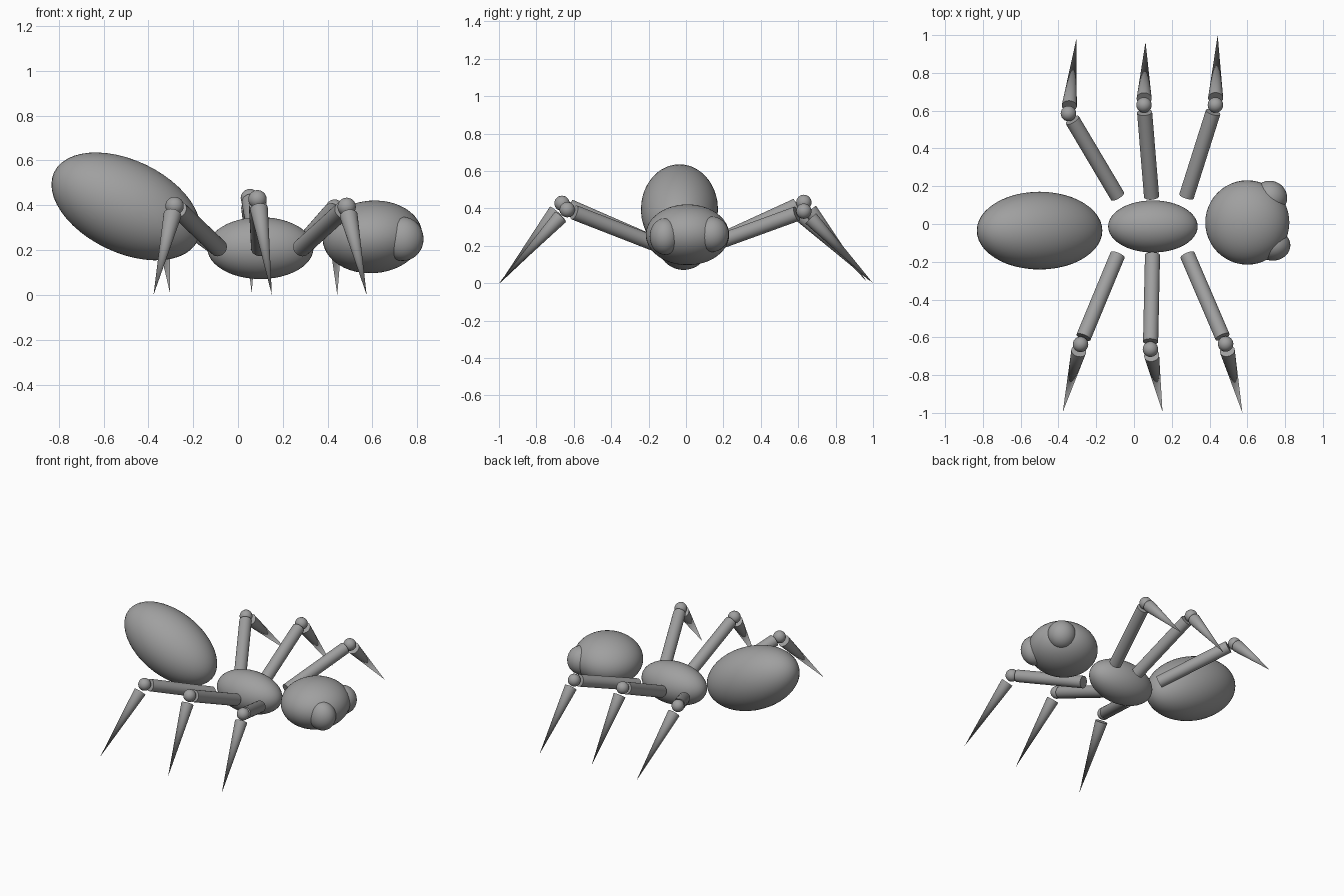
import bpy
import math
from mathutils import Vector

if "Cube" in bpy.data.objects:
    bpy.data.objects.remove(bpy.data.objects["Cube"])

grey = bpy.data.materials.new("body_grey")
grey.diffuse_color = (0.35, 0.35, 0.35, 1)
grey.use_nodes = True
grey.node_tree.nodes["Principled BSDF"].inputs["Base Color"].default_value = grey.diffuse_color


def finish(name):
    ob = bpy.context.object
    ob.name = name
    ob.data.materials.append(grey)
    bpy.ops.object.shade_smooth_by_angle(angle=math.radians(40))
    return ob


def ellipsoid(name, centre, radii, tilt=0, segments=48):
    bpy.ops.mesh.primitive_uv_sphere_add(segments=segments, ring_count=segments // 2,
                                         radius=1, location=centre)
    bpy.context.object.scale = radii
    bpy.context.object.rotation_euler.y = math.radians(tilt)
    return finish(name)


def rod(name, start, end, r_start, r_end):
    axis = end - start
    bpy.ops.mesh.primitive_cone_add(vertices=32, radius1=r_start, radius2=r_end,
                                    depth=axis.length, location=(start + end) / 2,
                                    rotation=axis.to_track_quat('Z', 'Y').to_euler())
    return finish(name)


# Body segments
ellipsoid("abdomen", (-0.50, -0.035, 0.395), (0.355, 0.206, 0.206), 25.5)
ellipsoid("thorax", (0.10, -0.013, 0.209), (0.237, 0.138, 0.138))
ellipsoid("head", (0.60, 0.008, 0.259), (0.223, 0.223, 0.162), -4)

# Eyes
ellipsoid("eye_right", (0.735, -0.113, 0.25), (0.093, 0.081, 0.098), 0, 32)
ellipsoid("eye_left", (0.718, 0.138, 0.262), (0.093, 0.091, 0.095), 0, 32)

# Legs: hip, knee and foot points
legs = {
    "front_right": ((0.283, -0.165, 0.21), (0.485, -0.635, 0.393), (0.574, -1.0, 0.0)),
    "middle_right": ((0.098, -0.165, 0.21), (0.087, -0.663, 0.427), (0.151, -0.995, 0.0)),
    "hind_right": ((-0.087, -0.165, 0.21), (-0.283, -0.637, 0.397), (-0.377, -0.995, 0.0)),
    "front_left": ((0.278, 0.147, 0.21), (0.431, 0.630, 0.385), (0.443, 1.0, 0.0)),
    "middle_left": ((0.093, 0.145, 0.21), (0.053, 0.630, 0.432), (0.061, 0.965, 0.01)),
    "hind_left": ((-0.087, 0.147, 0.21), (-0.347, 0.585, 0.395), (-0.304, 0.985, 0.01)),
}
for side, points in legs.items():
    hip, knee, foot = (Vector(p) for p in points)
    rod(side + "_upper_leg", hip, hip.lerp(knee, 0.92), 0.04, 0.04)
    ellipsoid(side + "_knee", knee, (0.041, 0.041, 0.041), 0, 24)
    rod(side + "_lower_leg", knee.lerp(foot, 0.1), foot, 0.04, 0.0)
